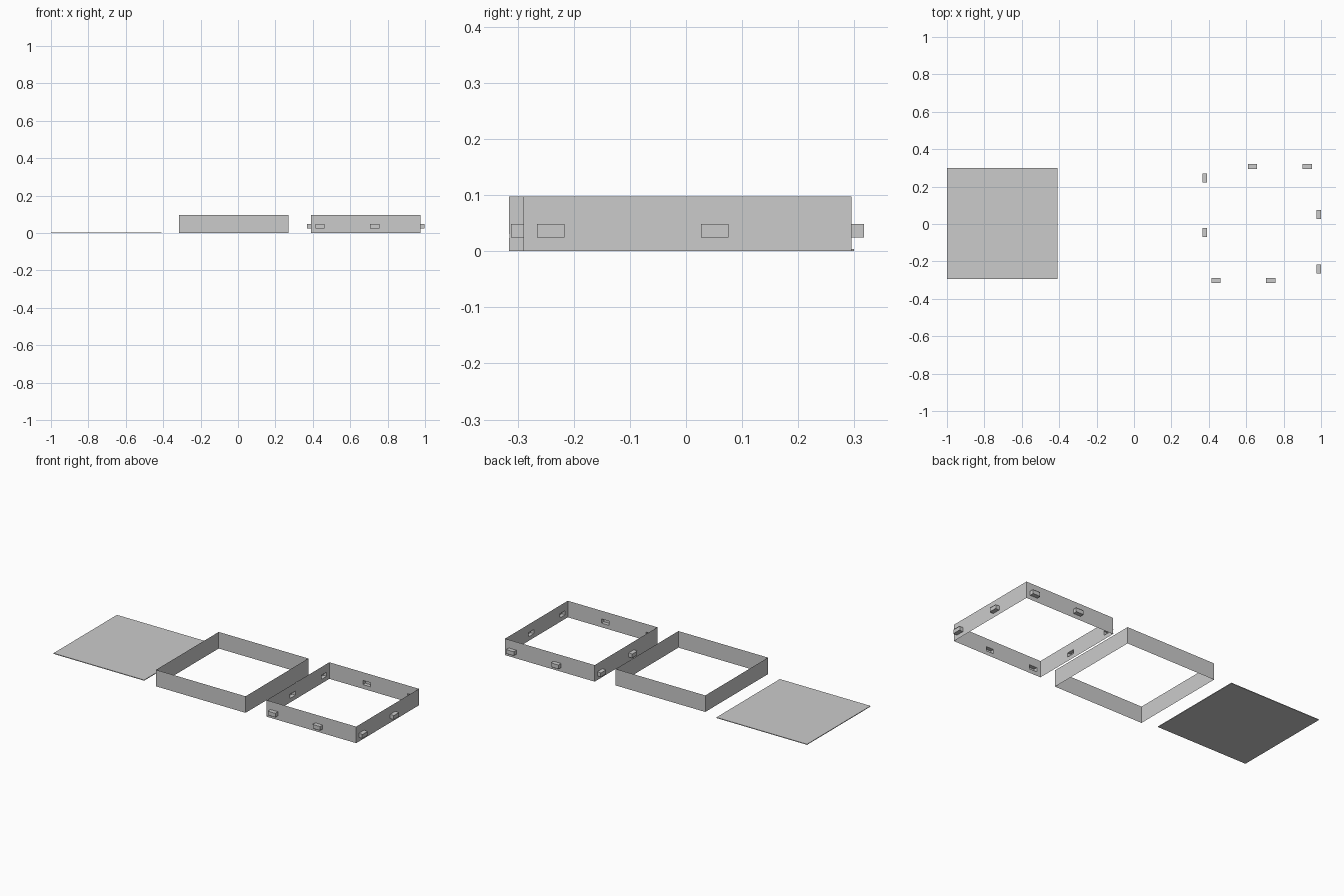
import bpy, bmesh
from mathutils import Matrix, Vector
from math import pi

if "Cube" in bpy.data.objects:
    bpy.data.objects.remove(bpy.data.objects["Cube"])

HALF = 0.2925            # half the side of a square wall ring
U = HALF / 12            # panel unit: 24 along a wall, 4 up
GROOVE = 0.0018
TAB = 0.025              # how far the tabs stick out

# One 12-unit wall module: (start, end, bottom row) of every raised panel bay
BAYS = [(0, 1, 1), (1, 3, 2), (3, 5, 2), (5, 6, 1), (6, 7, 1),
        (7, 9, 1), (9, 11, 2), (11, 12, 1)]


def quad(bm, pts):
    return bm.faces.new([bm.verts.new(p) for p in pts])


def wall_quad(bm, u0, u1, r0, r1):
    x0, x1 = u0 * U - HALF, u1 * U - HALF
    z0, z1 = r0 * U, r1 * U
    return quad(bm, [(x0, -HALF, z0), (x1, -HALF, z0), (x1, -HALF, z1), (x0, -HALF, z1)])


def pocket(bm, u0, u1):
    # hollow tab, open to the inside, with thin lips above and below
    x0, x1 = u0 * U - HALF, u1 * U - HALF
    z0, z1 = U, 2 * U
    a, b, c = -HALF, -HALF - TAB + 0.003, -HALF - TAB
    quad(bm, [(x0, b, z0), (x1, b, z0), (x1, b, z1), (x0, b, z1)])
    quad(bm, [(x0, a, z0), (x0, b, z0), (x0, b, z1), (x0, a, z1)])
    quad(bm, [(x1, b, z0), (x1, a, z0), (x1, a, z1), (x1, b, z1)])
    quad(bm, [(x0, a, z0), (x1, a, z0), (x1, c, z0), (x0, c, z0)])
    quad(bm, [(x0, c, z1), (x1, c, z1), (x1, a, z1), (x0, a, z1)])


def build_wall(bm, tabs):
    panels = []
    for m in (0, 12):
        wall_quad(bm, m, m + 12, 0, 1)
        for s, e, row in BAYS:
            panels.append(wall_quad(bm, m + s, m + e, row, 4))
            if row == 2:
                if s == 1 and tabs:
                    pocket(bm, m + s, m + e)
                else:
                    low = wall_quad(bm, m + s, m + e, 1, 2)
                    if s == 1:
                        panels.append(low)
    # shallow recessed panels
    bmesh.ops.inset_individual(bm, faces=panels, thickness=GROOVE, depth=-GROOVE)


def wall_ring(name, centre, tabs):
    ring = bmesh.new()
    build_wall(ring, tabs)
    first = ring.faces[:]
    for k in (1, 2, 3):
        dup = bmesh.ops.duplicate(ring, geom=first)
        verts = [g for g in dup["geom"] if isinstance(g, bmesh.types.BMVert)]
        bmesh.ops.rotate(ring, verts=verts, cent=(0, 0, 0),
                         matrix=Matrix.Rotation(k * pi / 2, 3, 'Z'))
    bmesh.ops.remove_doubles(ring, verts=ring.verts[:], dist=1e-5)
    return finish(name, ring, centre)


def finish(name, bm, loc):
    me = bpy.data.meshes.new(name)
    bm.to_mesh(me)
    bm.free()
    ob = bpy.data.objects.new(name, me)
    ob.location = loc
    bpy.context.collection.objects.link(ob)
    return ob


# Flat square cover plate
bm = bmesh.new()
bmesh.ops.create_cube(bm, size=1)
bmesh.ops.scale(bm, vec=Vector((0.592, 0.592, 0.004)), verts=bm.verts[:])
finish("cover_plate", bm, (-0.704, 0.003, 0.002))

# Plain wall ring and wall ring with outward tabs
wall_ring("plain_wall_ring", (-0.0225, -0.0225, 0), False)
wall_ring("tabbed_wall_ring", (0.6825, 0.0025, 0), True)
